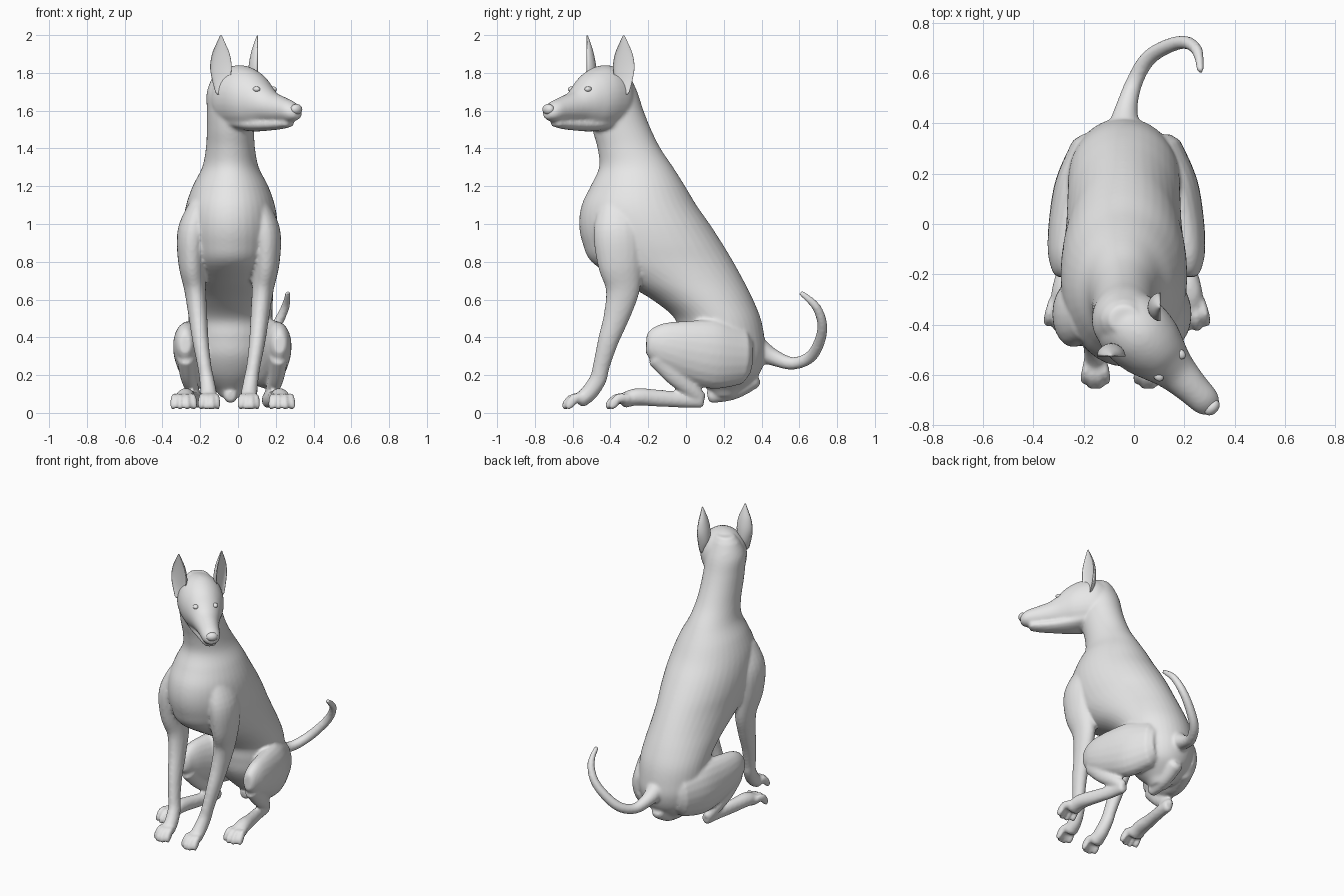
import bpy, bmesh, math
from mathutils import Vector

cube = bpy.data.objects.get("Cube")
if cube:
    bpy.data.objects.remove(cube, do_unlink=True)

grey = bpy.data.materials.new("plain grey")
grey.diffuse_color = (0.8, 0.8, 0.8, 1)
grey.use_nodes = True
grey.node_tree.nodes["Principled BSDF"].inputs["Base Color"].default_value = (0.8, 0.8, 0.8, 1)

X, Y, Z = Vector((1, 0, 0)), Vector((0, 1, 0)), Vector((0, 0, 1))
MID = -0.04                                   # x of the body's centre plane
HEAD = Vector((0, -0.42, 0))                  # head pivot, turned 45 degrees to its left
FWD = Vector((1, -1, 0)).normalized()
LEFT = Vector((1, 1, 0)).normalized()


def spline(stations, steps=5):
    """Catmull-Rom interpolation of equal-length tuples."""
    p = [stations[0]] + list(stations) + [stations[-1]]
    out = []
    for i in range(1, len(p) - 2):
        for k in range(steps):
            t = k / steps
            out.append([0.5 * (2 * b + (c - a) * t + (2 * a - 5 * b + 4 * c - d) * t * t
                               + (3 * b - a - 3 * c + d) * t ** 3)
                        for a, b, c, d in zip(p[i - 1], p[i], p[i + 1], p[i + 2])])
    return out + [list(stations[-1])]


def loft(bm, rings, n=28, shape=None):
    """Skin elliptical rings (centre, u, v), with rounded ends."""
    def cap(end, inner):
        c, u, v = end
        axis = (c - inner[0]).normalized()
        return (c + axis * 0.45 * min(u.length, v.length), u * 0.65, v * 0.65)
    rings = [cap(rings[0], rings[1])] + rings + [cap(rings[-1], rings[-2])]
    shape = shape or (lambda a: (math.cos(a), math.sin(a)))
    loops = []
    for c, u, v in rings:
        pts = [shape(2 * math.pi * i / n) for i in range(n)]
        loops.append([bm.verts.new(c + u * p + v * q) for p, q in pts])
    faces = [bm.faces.new(loops[0]), bm.faces.new(loops[-1][::-1])]
    for a, b in zip(loops, loops[1:]):
        for i in range(n):
            j = (i + 1) % n
            faces.append(bm.faces.new((a[i], b[i], b[j], a[j])))
    bmesh.ops.recalc_face_normals(bm, faces=faces)


def tube(bm, stations, n=20):
    """Limb along (x, y, z, half width, half depth)."""
    st = spline(stations)
    pos = [Vector(s[:3]) for s in st]
    rings = []
    for i, s in enumerate(st):
        t = (pos[min(i + 1, len(pos) - 1)] - pos[max(i - 1, 0)]).normalized()
        v = t.cross(X).normalized()
        rings.append((pos[i], v.cross(t) * s[3], v * s[4]))
    loft(bm, rings, n)


def finish(name, bm):
    me = bpy.data.meshes.new(name)
    bm.to_mesh(me)
    bm.free()
    me.materials.append(grey)
    for p in me.polygons:
        p.use_smooth = True
    ob = bpy.data.objects.new(name, me)
    bpy.context.collection.objects.link(ob)
    return ob


def ball(name, loc, size, turn=math.radians(-45)):
    bm = bmesh.new()
    bmesh.ops.create_uvsphere(bm, u_segments=20, v_segments=12, radius=1)
    ob = finish(name, bm)
    ob.location, ob.scale, ob.rotation_euler = loc, size, (0, 0, turn)
    return ob


body = bmesh.new()

# Torso and neck: (z, front y, back y, half width)
torso = [(0.12, 0.12, 0.30, 0.08), (0.2, 0.04, 0.385, 0.17), (0.3, -0.02, 0.42, 0.21),
         (0.4, -0.04, 0.415, 0.22), (0.5, -0.06, 0.395, 0.222), (0.6, -0.18, 0.355, 0.225),
         (0.7, -0.35, 0.305, 0.23), (0.8, -0.50, 0.25, 0.24), (0.9, -0.548, 0.19, 0.25),
         (1.0, -0.566, 0.125, 0.25), (1.1, -0.552, 0.055, 0.235), (1.2, -0.505, -0.005, 0.2),
         (1.3, -0.46, -0.068, 0.15), (1.4, -0.468, -0.135, 0.13), (1.5, -0.495, -0.185, 0.125),
         (1.6, -0.51, -0.225, 0.125), (1.7, -0.51, -0.258, 0.125), (1.79, -0.46, -0.30, 0.09)]
loft(body, [(Vector((MID, (f + b) / 2, z)), X * w, Y * (b - f) / 2)
            for z, f, b, w in spline(torso)], 40)


# Head and lower jaw: (distance forward, top z, bottom z, half width)
def head_loft(stations):
    loft(body, [(HEAD + FWD * s + Z * (t + b) / 2, LEFT * w, Z * (t - b) / 2)
                for s, t, b, w in spline(stations)], 32)


head_loft([(-0.12, 1.79, 1.53, 0.10), (-0.05, 1.832, 1.50, 0.138), (0.03, 1.84, 1.495, 0.145),
           (0.10, 1.82, 1.50, 0.135), (0.16, 1.785, 1.515, 0.113), (0.21, 1.738, 1.528, 0.093),
           (0.26, 1.70, 1.535, 0.079), (0.33, 1.675, 1.538, 0.067), (0.40, 1.65, 1.54, 0.059),
           (0.432, 1.628, 1.55, 0.047)])
head_loft([(0.02, 1.58, 1.50, 0.10), (0.12, 1.57, 1.49, 0.085), (0.22, 1.56, 1.494, 0.064),
           (0.32, 1.555, 1.502, 0.05), (0.385, 1.55, 1.514, 0.039)])

# Tail sweeping round to the left, and the underside of the rump
tube(body, [(MID, 0.37, 0.34, 0.07, 0.07), (-0.03, 0.46, 0.295, 0.045, 0.045),
            (0, 0.56, 0.262, 0.034, 0.034), (0.05, 0.65, 0.29, 0.032, 0.032),
            (0.12, 0.70, 0.36, 0.03, 0.03), (0.20, 0.722, 0.46, 0.027, 0.027),
            (0.25, 0.69, 0.56, 0.023, 0.023), (0.265, 0.61, 0.635, 0.015, 0.015)])
tube(body, [(MID, 0.13, 0.09, 0.035, 0.04), (MID, 0.25, 0.12, 0.045, 0.05),
            (MID, 0.36, 0.18, 0.05, 0.05)])

# Limbs: (offset from the centre plane, y, z, half width, half depth)
front_leg = [(0.15, -0.36, 1.10, 0.06, 0.10), (0.19, -0.36, 0.96, 0.082, 0.13),
             (0.197, -0.35, 0.80, 0.072, 0.12), (0.18, -0.335, 0.66, 0.058, 0.092),
             (0.165, -0.365, 0.52, 0.05, 0.07), (0.15, -0.412, 0.38, 0.043, 0.055),
             (0.13, -0.448, 0.25, 0.037, 0.045), (0.118, -0.465, 0.18, 0.039, 0.045),
             (0.108, -0.51, 0.11, 0.043, 0.045), (0.105, -0.56, 0.065, 0.046, 0.04)]
thigh = [(0.13, 0.30, 0.30, 0.09, 0.15), (0.185, 0.15, 0.31, 0.10, 0.183),
         (0.225, 0.0, 0.335, 0.085, 0.157), (0.245, -0.12, 0.36, 0.068, 0.12),
         (0.25, -0.19, 0.365, 0.045, 0.078)]
shank = [(0.245, -0.14, 0.30, 0.05, 0.07), (0.235, -0.06, 0.2, 0.042, 0.055),
         (0.21, 0.03, 0.12, 0.035, 0.042), (0.19, 0.075, 0.075, 0.03, 0.038)]
hind_foot = [(0.185, 0.08, 0.068, 0.033, 0.042), (0.2, -0.02, 0.07, 0.034, 0.042),
             (0.23, -0.15, 0.078, 0.038, 0.045), (0.25, -0.26, 0.085, 0.048, 0.046),
             (0.255, -0.33, 0.065, 0.052, 0.04)]

for side in (-1, 1):
    for mid, limb in ((-0.048, front_leg), (-0.03, thigh), (-0.03, shank), (-0.028, hind_foot)):
        tube(body, [(mid + side * o, *rest) for o, *rest in limb])
    # Four arched toes on each paw, the middle two longer
    for x0, y0, spread in ((-0.048 + side * 0.105, -0.545, 0.039),
                           (-0.028 + side * 0.26, -0.315, 0.05)):
        for k in (-1, -0.34, 0.34, 1):
            reach = 0.1 if abs(k) < 0.5 else 0.08
            dx = k * spread
            tube(body, [(x0 + dx * 0.7, y0 + 0.01, 0.075, 0.018, 0.024),
                        (x0 + dx, y0 - reach * 0.5, 0.078, 0.017, 0.026),
                        (x0 + dx * 1.1, y0 - reach * 0.85, 0.048, 0.017, 0.025),
                        (x0 + dx * 1.12, y0 - reach, 0.026, 0.014, 0.016)], 12)

# Fuse the lofts into one soft skin
skin = finish("dog_body", body)
remesh = skin.modifiers.new("fuse", 'REMESH')
remesh.mode = 'VOXEL'
remesh.voxel_size = 0.01
remesh.use_smooth_shade = True
soft = skin.modifiers.new("soften", 'SMOOTH')
soft.factor, soft.iterations = 0.5, 5


# Ears: cupped leaf shapes opening forward and outward
def cup(a):
    s = math.sin(a)
    return math.cos(a), (-0.3 * s if s > 0 else s)


for label, side in (("right", -1), ("left", 1)):
    facing = (FWD + LEFT * side).normalized()
    across = Z.cross(facing)
    base = HEAD + LEFT * side * 0.128 + facing * 0.015
    bm = bmesh.new()
    loft(bm, [(base + Z * z, across * w, facing * d) for z, w, d in spline(
        [(1.70, 0.03, 0.03), (1.76, 0.046, 0.05), (1.83, 0.057, 0.05), (1.90, 0.047, 0.038),
         (1.96, 0.022, 0.02), (1.997, 0.005, 0.006)])], 24, cup)
    finish(label + "_ear", bm)
    ball(label + "_eye", HEAD + FWD * 0.2 + LEFT * side * 0.062 + Z * 1.713, (0.022, 0.018, 0.015))

# Nose pad
ball("nose", HEAD + FWD * 0.437 + Z * 1.607, (0.026, 0.036, 0.028))
